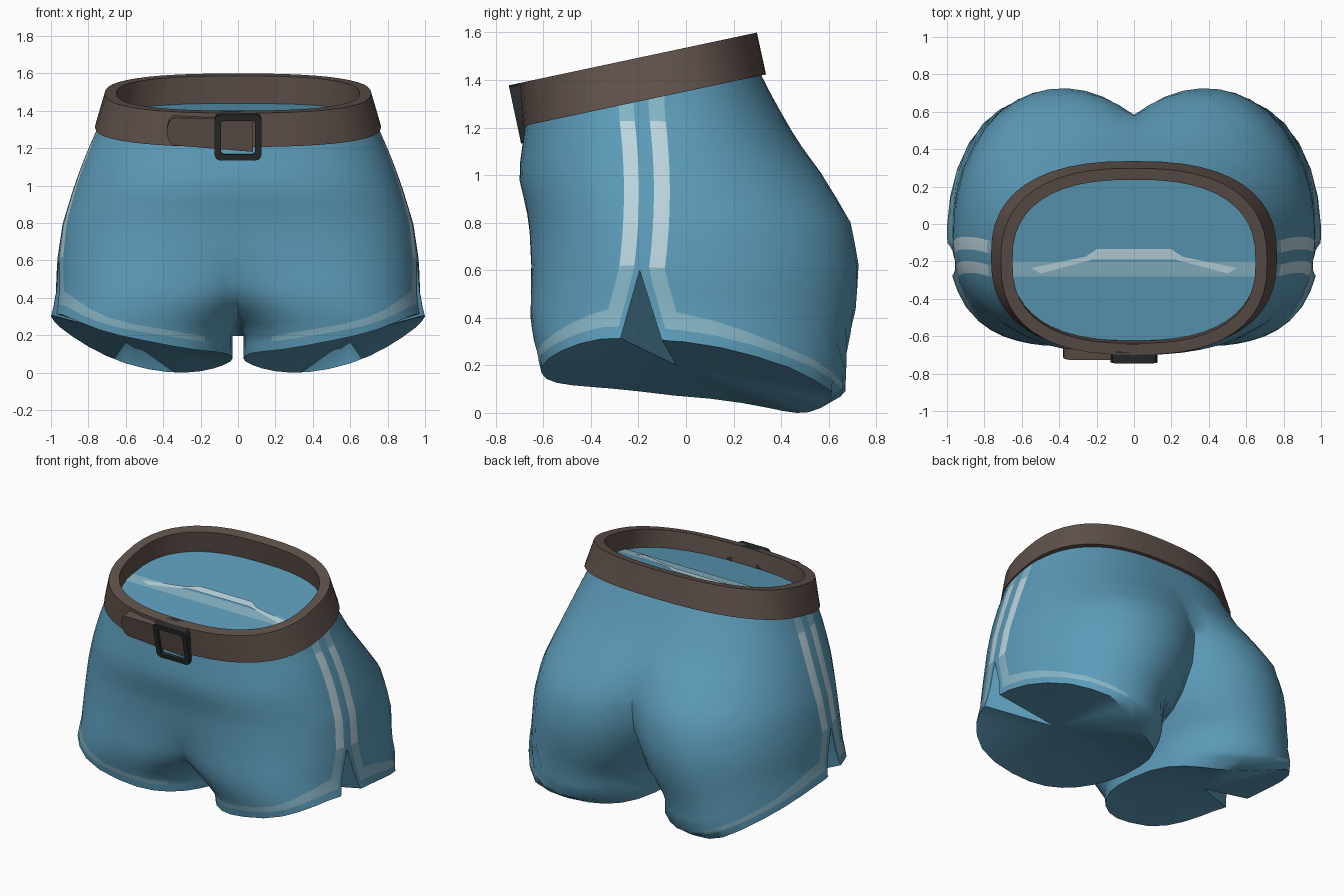
import bpy, bmesh, math
from math import sin, cos, pi, radians
from mathutils import Matrix, Vector

if "Cube" in bpy.data.objects:
    bpy.data.objects.remove(bpy.data.objects["Cube"], do_unlink=True)


def material(name, rgb):
    m = bpy.data.materials.new(name)
    m.use_nodes = True
    m.diffuse_color = (*rgb, 1)
    m.node_tree.nodes["Principled BSDF"].inputs["Base Color"].default_value = (*rgb, 1)
    return m


BLUE = material("blue cloth", (.107, .33, .485))
MID = material("faded stripe", (.24, .46, .56))
LIGHT = material("light stripe", (.5, .67, .74))
BROWN = material("brown leather", (.115, .082, .07))
BLACK = material("dark metal", (.022, .024, .025))


def finish(name, bm, mats, angle=50):
    """Smooth faces, sharp edges above the angle, then make the object."""
    bmesh.ops.recalc_face_normals(bm, faces=bm.faces[:])
    bm.normal_update()
    for f in bm.faces:
        f.smooth = True
    for e in bm.edges:
        e.smooth = len(e.link_faces) == 2 and e.calc_face_angle() < radians(angle)
    mesh = bpy.data.meshes.new(name)
    bm.to_mesh(mesh)
    bm.free()
    for m in mats:
        mesh.materials.append(m)
    ob = bpy.data.objects.new(name, mesh)
    bpy.context.collection.objects.link(ob)
    return ob


def lerp(a, b, t):
    return a + (b - a) * t


def unit(t):
    return min(1, max(0, t))


def sp(v, e=.85):
    return math.copysign(abs(v) ** e, v)


# Cross-sections: height, half width, front y, back y, centre y,
# and the angles at which each half meets the middle in front and behind
SECTIONS = [
    (1.5, .68, -.645, .27, -.18, 90, 90),
    (1.3, .755, -.665, .38, -.17, 90, 92),
    (1.15, .82, -.685, .465, -.15, 90, 98),
    (1.0, .875, -.705, .575, -.12, 90, 108),
    (.8, .937, -.66, .695, -.09, 97, 121),
    (.6, .967, -.65, .73, -.06, 108, 129),
    (.4, .975, -.655, .71, -.05, 126, 141),
    (.3, 1.0, -.64, .685, -.05, 145, 154),
    (.2, 1.0, -.615, .675, -.05, 180, 180),
    (.08, .99, -.59, .67, -.05, 180, 180),
    (0, .98, -.57, .53, -.05, 180, 180),
]


def section(z):
    for hi, lo in zip(SECTIONS, SECTIONS[1:]):
        if z >= lo[0]:
            t = unit((hi[0] - z) / (hi[0] - lo[0]))
            return [lerp(p, q, t) for p, q in zip(hi, lo)][1:]
    return SECTIONS[-1][1:]


def squareness(z, back):
    return lerp(.97, .85, unit((z - 1) / .3)) if back else .85


def angle_at(z, y):
    w, f, b, yc, _, _ = section(z)
    reach = b - yc if y > yc else yc - f
    return math.asin(sp((y - yc) / reach, 1 / squareness(z, y > yc)))


def point(z, phi):
    w, f, b, yc, pf, pb = section(z)
    e = squareness(z, phi > 0)
    c = sp(cos(radians(pb if phi > 0 else pf)), e)
    gap = .03 * unit((.26 - z) / .06)
    x = gap + (w - gap) * (sp(cos(phi), e) - c) / (1 - c)
    return x, yc + (b - yc if phi > 0 else yc - f) * sp(sin(phi), e)


def waist_z(y):
    return 1.395 + .17 * y


# Columns run from the front middle round the side to the back middle
NF, NB = 12, 14
LAST = NF + 5 + NB
SIDE_Y = (-.283, -.22, -.195, -.195, -.157, -.09)
SIDE_SPREAD = (-.08, -.08, -.085, .095, .085, .085)
SIDE_HEM = (-24, -21, -19, -3, 0, 4)
MAIN, APEX = 15, 12
ROWS = MAIN + 3


def side_angle(z, k):
    spread = min(1.1, max(0, (.6 - z) / .3))
    bow = .022 * max(0, 1 - ((z - .93) / .33) ** 2)
    return angle_at(z, SIDE_Y[k] + SIDE_SPREAD[k] * spread + bow)


def column(j):
    """Rows of points down one column."""
    front, back = j < NF, j > NF + 5
    f = 1 - j / NF if front else (j - NF - 5) / NB if back else 0
    if front:
        hem_a, top_a = -lerp(24, 180, f), -lerp(10, 90, f)
    elif back:
        hem_a, top_a = lerp(4, 180, f), lerp(10, 90, f)
    else:
        hem_a, top_a = SIDE_HEM[j - NF], 0
    h, top = radians(hem_a), 1.35 + .09 * sp(sin(radians(top_a)))
    hem = .073 - sin(h) * (.09 if h < 0 else .05) + .115 * (cos(h) + cos(h) ** 2)
    low = hem + .05
    high = low + max(.022, .075 - .05 * f / (.7 if front else .4)) + .05 * unit((f - .7) / .3)
    zs = [lerp(top, high, i / MAIN) for i in range(MAIN + 1)] + [low, hem]
    out = []
    for r, z in enumerate(zs):
        if j in (NF + 2, NF + 3) and r <= APEX:
            z = lerp(1.35, .6, r / APEX)
        _, _, _, _, pf, pb = section(z)
        if front:
            phi = lerp(side_angle(z, 0), -radians(pf), f)
        elif back:
            phi = lerp(side_angle(z, 5), radians(pb), f)
        else:
            phi = side_angle(z, j - NF)
        x, y = point(z, phi)
        if j in (0, LAST) and (pf if front else pb) < 179.9:
            x = 0
        out.append((x, y, waist_z(y) if r == 0 else z))
    return out


# Shorts: one half with stripes, side slit and closed ends, then mirrored
bm = bmesh.new()
cols = [[bm.verts.new(p) for p in column(j)] for j in range(LAST + 1)]
for j in range(LAST):
    if j == NF + 2:
        continue
    for r in range(ROWS - 1):
        face = bm.faces.new((cols[j][r], cols[j][r + 1], cols[j + 1][r + 1], cols[j + 1][r]))
        vertical = j in (NF, NF + 4)
        hem_band = NF * .3 <= j <= NF or NF + 4 <= j < NF + 5 + NB * .4
        if vertical and r < MAIN:
            face.material_index = 2 if 2 <= r < APEX else 1
        elif hem_band and r == MAIN:
            face.material_index = 1
bm.faces.new([c[0] for k, c in enumerate(cols) if k != NF + 3])
centre = bm.verts.new((.6, -.04, .2))
for j in range(LAST):
    if j != NF + 2:
        bm.faces.new((cols[j][-1], cols[j + 1][-1], centre))
for j in (NF + 2, NF + 3):
    for r in range(APEX, ROWS - 1):
        bm.faces.new((cols[j][r], cols[j][r + 1], centre))
bmesh.ops.remove_doubles(bm, verts=bm.verts[:], dist=.0005)
bmesh.ops.mirror(bm, geom=bm.verts[:] + bm.edges[:] + bm.faces[:], axis='X', merge_dist=.0005)
bmesh.ops.remove_doubles(bm, verts=bm.verts[:], dist=.0005)
bmesh.ops.holes_fill(bm, edges=[e for e in bm.edges if e.is_boundary], sides=0)
finish("shorts", bm, [BLUE, MID, LIGHT])


# Streaks lying on the closed waist
def waist_plate(name, outline, lift, mat):
    bm = bmesh.new()
    full = outline + [(-x, y) for x, y in reversed(outline)]
    bm.faces.new([bm.verts.new((x, y, waist_z(y) + lift)) for x, y in full])
    ob = finish(name, bm, [mat])
    if ob.data.polygons[0].normal.z < 0:
        ob.data.flip_normals()


waist_plate("waist_band_streak", [(.68, -.28), (.68, -.2)], .004, MID)
waist_plate("waist_light_streak", [(.22, -.19), (.5, -.265), (.55, -.235), (.26, -.175), (.2, -.135)], .008, LIGHT)

# Belt: tilted tapering band
TILT = Matrix.Translation(Vector((0, -.175, 1.315))) @ Matrix.Rotation(radians(12), 4, 'X')
bm = bmesh.new()
N = 48


def join_loops(bm, loops):
    for k, p in enumerate(loops):
        q = loops[(k + 1) % len(loops)]
        for i in range(len(p)):
            n = (i + 1) % len(p)
            bm.faces.new((p[i], p[n], q[n], q[i]))


join_loops(bm, [[bm.verts.new((rx * sp(cos(a), .8), dy + ry * sp(sin(a), .8), z))
                 for a in (2 * pi * i / N for i in range(N))]
                for rx, ry, dy, z in ((.765, .523, 0, 0), (.712, .51, .012, .18),
                                      (.65, .447, .012, .18), (.66, .45, 0, 0))])
bm.transform(TILT)
finish("belt", bm, [BROWN], 40)


def rounded(w, r, zc):
    return [(sx * (w - r) + r * cos(a), zc + sz * (w - r) + r * sin(a))
            for k, (sx, sz) in enumerate(((1, 1), (-1, 1), (-1, -1), (1, -1)))
            for a in (pi / 2 * (k + i / 2) for i in range(3))]


# Belt end: flat strap with a rounded tip passing behind the buckle
bm = bmesh.new()
tip = [(-.34 - .04 * sin(a), .085 + .075 * cos(a)) for a in (pi * i / 8 for i in range(9))]
strap = bm.faces.new([bm.verts.new((x, -.53, z)) for x, z in tip + [(.08, -.025), (.08, .155)]])
ext = bmesh.ops.extrude_face_region(bm, geom=[strap])["geom"]
bmesh.ops.translate(bm, vec=(0, .06, 0), verts=[v for v in ext if isinstance(v, bmesh.types.BMVert)])
bm.transform(TILT)
finish("belt_end", bm, [BROWN], 40)

# Buckle: rounded square frame
bm = bmesh.new()
join_loops(bm, [[bm.verts.new((x, y, z)) for x, z in rounded(w, r, .055)]
                for w, r, y in ((.125, .03, -.44), (.125, .03, -.545), (.092, .015, -.545), (.092, .015, -.44))])
bm.transform(TILT)
finish("buckle", bm, [BLACK], 30)
